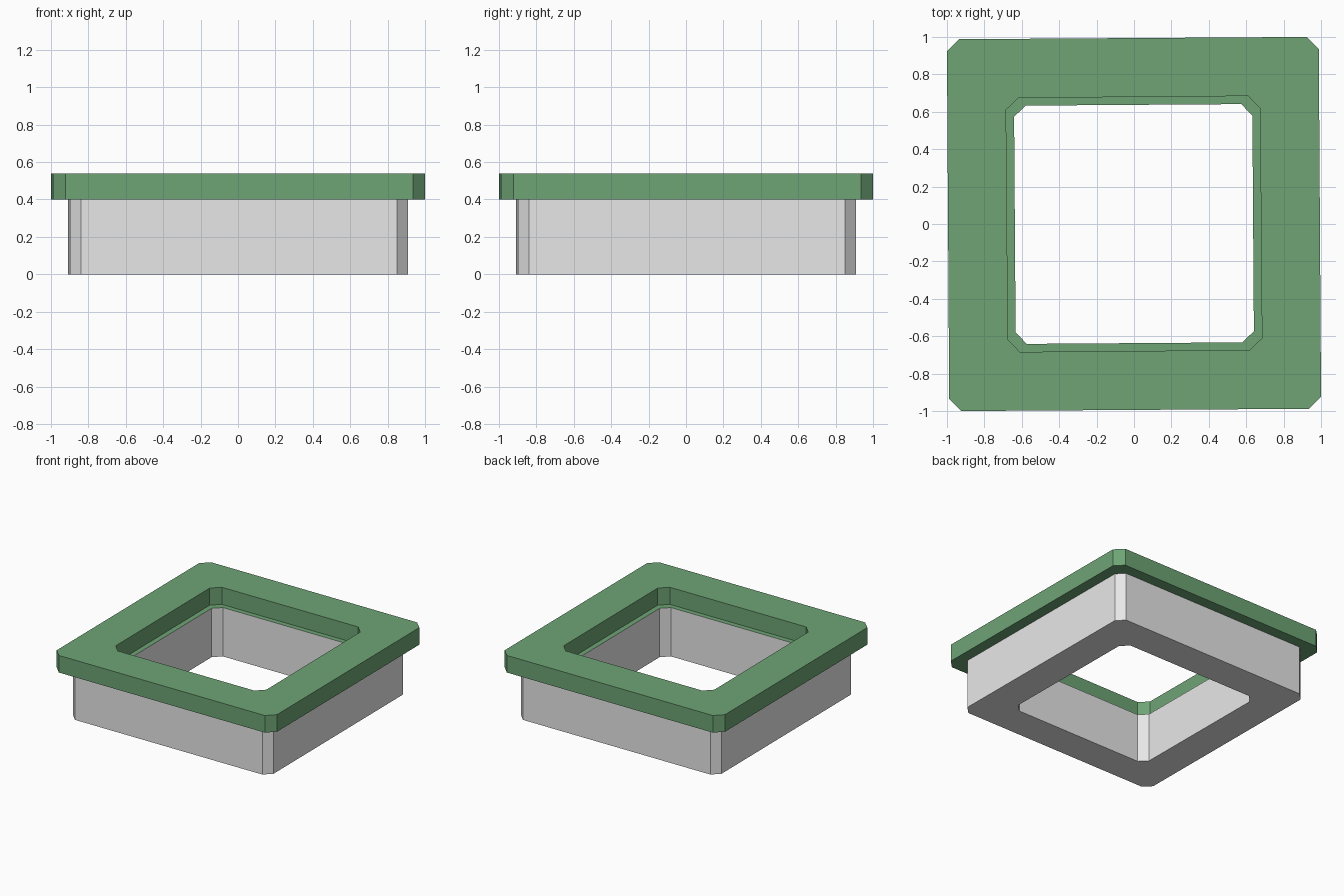
import bpy, bmesh

if "Cube" in bpy.data.objects:
    bpy.data.objects.remove(bpy.data.objects["Cube"])

def material(name, rgb):
    m = bpy.data.materials.new(name)
    m.diffuse_color = (*rgb, 1)
    m.use_nodes = True
    m.node_tree.nodes["Principled BSDF"].inputs["Base Color"].default_value = m.diffuse_color
    return m

grey = material("light grey", (0.8, 0.8, 0.8))
green = material("leaf green", (0.156, 0.371, 0.178))

# Chamfered, slightly twisted square outlines: two corner points, repeated at each quarter turn
BODY_OUT = ((0.840, 0.910), (-0.850, 0.899))
RIM_OUT = ((0.923, 1.000), (-0.935, 0.988))
RECESS = ((0.610, 0.684), (-0.619, 0.674))
OPENING = ((0.573, 0.641), (-0.580, 0.633))

def outline(pair):
    pts, quarter = [], list(pair)
    for _ in range(4):
        pts += quarter
        quarter = [(-y, x) for x, y in quarter]
    return pts

def ring_sweep(name, section, mat):
    """Join a sequence of (outline, height) rings into a faceted band."""
    bm = bmesh.new()
    rings = [[bm.verts.new((x, y, z)) for x, y in outline(o)] for o, z in section]
    for a, b in zip(rings, rings[1:]):
        for i in range(8):
            j = (i + 1) % 8
            bm.faces.new((a[i], a[j], b[j], b[i]))
    me = bpy.data.meshes.new(name)
    bm.to_mesh(me)
    bm.free()
    me.materials.append(mat)
    ob = bpy.data.objects.new(name, me)
    bpy.context.collection.objects.link(ob)
    return ob

# Grey base: outer wall, underside and inner wall run from outside to inside
ring_sweep("base_frame", [(OPENING, 0.4), (OPENING, 0), (BODY_OUT, 0), (BODY_OUT, 0.4)], grey)

# Green rim: overhang, edge, top, recess wall and inner ledge
ring_sweep("rim", [(BODY_OUT, 0.4), (RIM_OUT, 0.4), (RIM_OUT, 0.54),
                   (RECESS, 0.54), (RECESS, 0.4), (OPENING, 0.4)], green)
